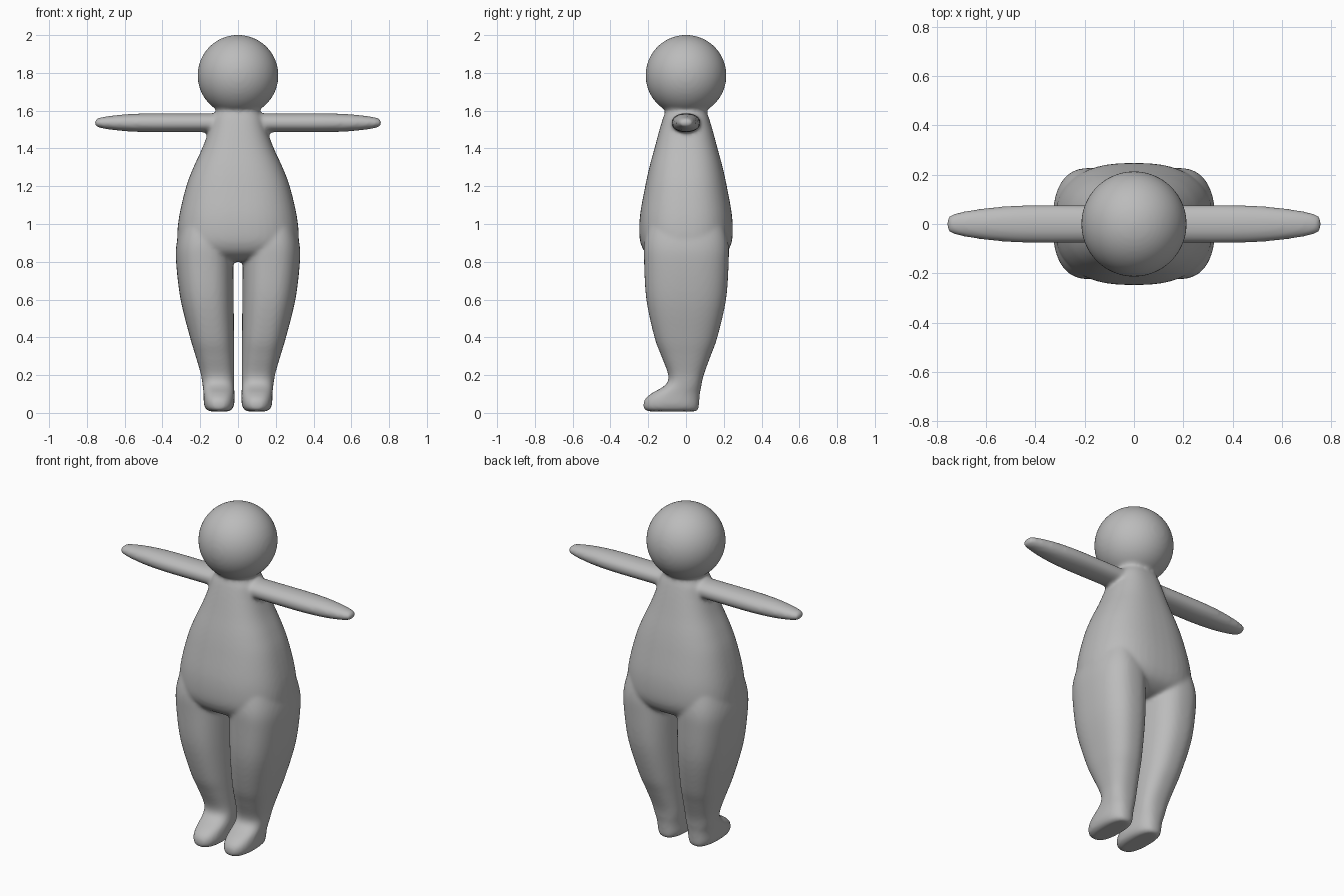
import bpy, bmesh, math
from mathutils import Vector

if "Cube" in bpy.data.objects:
    bpy.data.objects.remove(bpy.data.objects["Cube"])

SEG = 48
bm = bmesh.new()


def spline(rows, steps=5):
    """Smooth interpolation through profile rows."""
    out = []
    for i in range(len(rows) - 1):
        a, b = rows[max(i - 1, 0)], rows[i]
        c, d = rows[i + 1], rows[min(i + 2, len(rows) - 1)]
        for s in range(steps):
            t = s / steps
            out.append([0.5 * (2*q + (r - p)*t + (2*p - 5*q + 4*r - u)*t*t
                               + (3*q - p - 3*r + u)*t**3)
                        for p, q, r, u in zip(a, b, c, d)])
    out.append(rows[-1])
    return out


def loft(rows, place, power):
    """Closed tube of superellipse rings; place(row, u, v) gives each point."""
    rings = []
    for row in spline(rows):
        ring = []
        for k in range(SEG):
            a = 2 * math.pi * k / SEG
            u = math.copysign(abs(math.cos(a)) ** (2 / power), math.cos(a))
            v = math.copysign(abs(math.sin(a)) ** (2 / power), math.sin(a))
            ring.append(bm.verts.new(place(row, u, v)))
        rings.append(ring)
    for lo, hi in zip(rings, rings[1:]):
        for k in range(SEG):
            n = (k + 1) % SEG
            bm.faces.new((lo[k], lo[n], hi[n], hi[k]))
    bm.faces.new(rings[0][::-1])
    bm.faces.new(rings[-1])


# torso: z, half width, half depth
torso = [(0.80, 0.10, 0.08), (0.81, 0.19, 0.15), (0.84, 0.275, 0.205),
         (0.88, 0.312, 0.234), (0.94, 0.322, 0.247), (1.05, 0.31, 0.243),
         (1.2, 0.274, 0.216), (1.3, 0.236, 0.194), (1.4, 0.19, 0.167),
         (1.5, 0.152, 0.14), (1.56, 0.135, 0.122), (1.6, 0.114, 0.108),
         (1.66, 0.11, 0.105)]
loft(torso, lambda r, u, v: Vector((r[1]*u, r[2]*v, r[0])), 2.5)

# leg with foot: z, inner x, outer x, front y, back y
leg = [(0.008, 0.05, 0.15, -0.20, 0.055), (0.02, 0.03, 0.17, -0.222, 0.066),
       (0.045, 0.02, 0.18, -0.226, 0.069), (0.075, 0.019, 0.182, -0.216, 0.071),
       (0.105, 0.019, 0.183, -0.18, 0.074), (0.135, 0.02, 0.186, -0.126, 0.08),
       (0.165, 0.02, 0.19, -0.096, 0.085), (0.21, 0.02, 0.198, -0.096, 0.097),
       (0.3, 0.02, 0.224, -0.13, 0.13), (0.4, 0.021, 0.254, -0.167, 0.166),
       (0.6, 0.023, 0.304, -0.21, 0.212), (0.8, 0.025, 0.328, -0.222, 0.226),
       (0.9, 0.03, 0.325, -0.222, 0.224), (1.0, 0.06, 0.30, -0.2, 0.2)]
# arm: x, half depth, half height
arm = [(0.0, 0.075, 0.05), (0.25, 0.077, 0.05), (0.45, 0.076, 0.05),
       (0.58, 0.067, 0.046), (0.68, 0.053, 0.036), (0.735, 0.04, 0.026),
       (0.753, 0.03, 0.018), (0.759, 0.016, 0.008)]
for s in (-1, 1):
    loft(leg, lambda r, u, v: Vector((
        s * ((r[1] + r[2]) / 2 + u * (r[2] - r[1]) / 2),
        (r[3] + r[4]) / 2 + v * (r[4] - r[3]) / 2, r[0])), 2.5)
    loft(arm, lambda r, u, v: Vector((s * r[0], r[1]*u, 1.536 + r[2]*v)), 2.1)

# round head
head = bmesh.ops.create_uvsphere(bm, u_segments=64, v_segments=40, radius=0.214)
bmesh.ops.translate(bm, verts=head["verts"], vec=(0, 0, 1.787))

bmesh.ops.recalc_face_normals(bm, faces=bm.faces)
mesh = bpy.data.meshes.new("figure_body")
bm.to_mesh(mesh)
bm.free()
body = bpy.data.objects.new("figure_body", mesh)
bpy.context.collection.objects.link(body)

# single plain grey
grey = bpy.data.materials.new("plain grey")
grey.diffuse_color = (0.5, 0.5, 0.5, 1)
grey.use_nodes = True
grey.node_tree.nodes["Principled BSDF"].inputs["Base Color"].default_value = grey.diffuse_color
mesh.materials.append(grey)

# fuse the parts into one soft skin
fuse = body.modifiers.new("fuse", 'REMESH')
fuse.mode = 'VOXEL'
fuse.voxel_size = 0.01
fuse.use_smooth_shade = True
soften = body.modifiers.new("soften", 'SMOOTH')
soften.factor = 0.5
soften.iterations = 10
